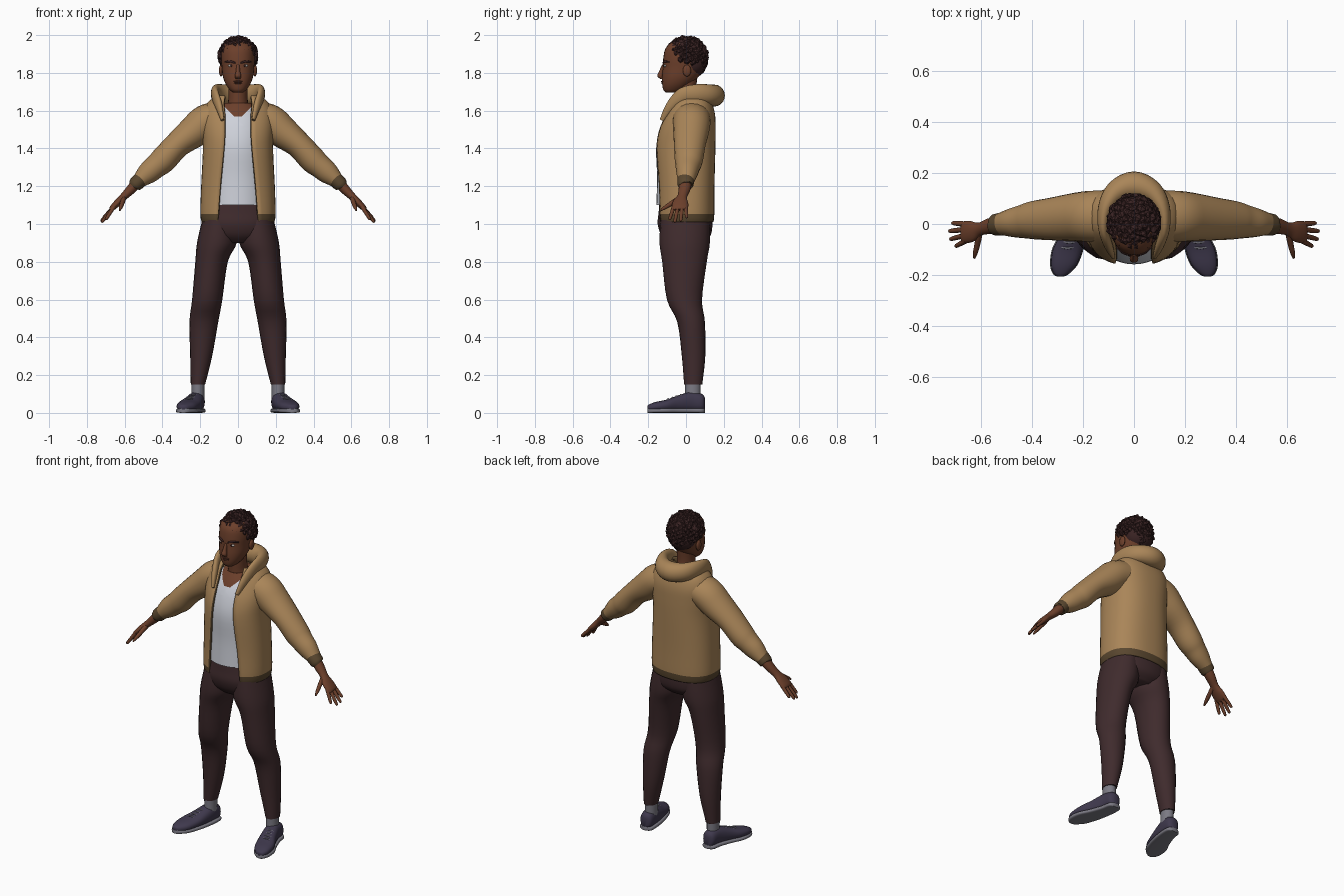
import bpy, bmesh, math, random
from mathutils import Vector, Matrix, Euler

old = bpy.data.objects.get("Cube")
if old:
    bpy.data.objects.remove(old, do_unlink=True)
random.seed(4)
X, Y, Z = Vector((1, 0, 0)), Vector((0, 1, 0)), Vector((0, 0, 1))


def material(name, *rgb):
    m = bpy.data.materials.new(name)
    m.use_nodes = True
    m.diffuse_color = (*rgb, 1)
    node = m.node_tree.nodes["Principled BSDF"]
    node.inputs["Base Color"].default_value = (*rgb, 1)
    node.inputs["Roughness"].default_value = 0.9
    return m


tan = material("tan_cloth", .40, .235, .098)
trim = material("brown_trim", .10, .062, .028)
maroon = material("dark_maroon_cloth", .05, .024, .026)
skin = material("brown_skin", .15, .05, .024)
white = material("white_cotton", .62, .64, .70)
violet = material("dusky_violet_canvas", .05, .041, .075)
grey = material("grey_rubber_and_wool", .2, .195, .23)
hair = material("dark_brown_hair", .042, .017, .017)
eye_white = material("eye_white", .7, .68, .64)
lip = material("dark_lip", .09, .03, .018)


def finish(name, bm, mats, smooth=True, rule=None):
    """Turn a bmesh into an object; rule(center) picks the material slot."""
    bmesh.ops.recalc_face_normals(bm, faces=bm.faces[:])
    if rule:
        for f in bm.faces:
            f.material_index = rule(f.calc_center_median())
    me = bpy.data.meshes.new(name)
    bm.to_mesh(me)
    bm.free()
    for m in mats:
        me.materials.append(m)
    if smooth:
        me.shade_smooth()
        me.set_sharp_from_angle(angle=math.radians(50))
    ob = bpy.data.objects.new(name, me)
    bpy.context.collection.objects.link(ob)
    return ob


def refine(rings, steps):
    """Catmull-Rom interpolation of ring tuples."""
    out, last = [], len(rings) - 1
    for i in range(last):
        a, b, c, d = (rings[max(0, min(last, i + k))] for k in (-1, 0, 1, 2))
        for s in range(steps):
            t = s / steps
            out.append([q + t / 2 * (r - p + t * (2 * p - 5 * q + 4 * r - w + t * (3 * (q - r) + w - p)))
                        for p, q, r, w in zip(a, b, c, d)])
    out.append(list(rings[-1]))
    return out


def sweep(name, rings, mats, ref=Y, along=None, p=2, n=20, steps=4, rule=None, cuts=()):
    """Loft rings (x, y, z, half_width, half_depth[, front_gap]) along their path."""
    bm, rows = bmesh.new(), []
    rings = refine(rings, steps)
    is_open = len(rings[0]) > 5
    for i, r in enumerate(rings):
        before, after = rings[max(i - 1, 0)], rings[min(i + 1, len(rings) - 1)]
        t = along or (Vector(after[:3]) - Vector(before[:3])).normalized()
        u = t.cross(ref).normalized()
        v = u.cross(t)
        g = math.asin((r[5] / r[3]) ** (p / 2)) if is_open else 0
        row = []
        for k in range(n):
            ang = -math.pi / 2 + g + (2 * math.pi - 2 * g) * k / (n - 1 if is_open else n)
            c, s = (math.copysign(abs(w) ** (2 / p), w) for w in (math.cos(ang), math.sin(ang)))
            row.append(bm.verts.new(Vector(r[:3]) + u * r[3] * c + v * r[4] * s))
        rows.append(row)
    for lo, hi in zip(rows, rows[1:]):
        for k in range(n - 1 if is_open else n):
            j = (k + 1) % n
            bm.faces.new((lo[k], lo[j], hi[j], hi[k]))
    if not is_open:
        bm.faces.new(rows[0])
        bm.faces.new(rows[-1])
    for co, no in cuts:
        bmesh.ops.bisect_plane(bm, geom=bm.verts[:] + bm.edges[:] + bm.faces[:], plane_co=co, plane_no=no)
    return finish(name, bm, mats, rule=rule)


def pair(name, rings, mats, **kw):
    """Left and right copies of a swept part."""
    for side, s in (("left", 1), ("right", -1)):
        sweep(f"{side}_{name}", [(r[0] * s, *r[1:]) for r in rings], mats, **kw)


def ball(name, loc, size, mat):
    bm = bmesh.new()
    bmesh.ops.create_uvsphere(bm, u_segments=20, v_segments=12, radius=1,
                              matrix=Matrix.LocRotScale(Vector(loc), None, Vector(size)))
    return finish(name, bm, [mat])


def ball_pair(name, loc, size, mat):
    for side, s in (("left", 1), ("right", -1)):
        ball(f"{side}_{name}", (loc[0] * s, *loc[1:]), size, mat)


# Trousers
sweep("trouser_seat", [(0, 0, .9, .1, .09), (0, 0, .94, .175, .13), (0, -.005, 1, .193, .145),
                       (0, -.005, 1.06, .185, .14), (0, -.005, 1.12, .165, .135)], [maroon], along=Z, p=2.3)
pair("trouser_leg", [(.1, -.005, 1.02, .09, .13), (.112, -.007, .9, .105, .133), (.14, -.008, .8, .086, .118),
                     (.163, -.008, .6, .08, .093), (.181, .027, .48, .076, .073), (.195, .04, .3, .058, .062),
                     (.212, .038, .15, .038, .048)], [maroon], along=Z)

# Shoes and socks
pair("sock", [(.212, .036, .07, .034, .041), (.212, .036, .17, .034, .042)], [grey], along=Z)
shoe = [(.215, .1, .05, .015, .03), (.215, .085, .055, .037, .045), (.22, .03, .06, .043, .052),
        (.238, -.04, .05, .051, .043), (.26, -.1, .04, .058, .031), (.275, -.16, .033, .05, .025),
        (.286, -.195, .028, .028, .017), (.288, -.205, .027, .012, .01)]
pair("shoe", shoe, [violet], ref=Z, along=-Y, p=2.4)
pair("shoe_sole", [(x, y, .012, a + .004, .012) for x, y, z, a, b in shoe], [grey], ref=Z, along=-Y, p=4)
for i in range(4):
    x, y, z = .236 + .008 * i, -.025 - .022 * i, .096 - .007 * i
    pair(f"shoe_lace_{i + 1}", [(x - .024, y, z - .006, .004, .003), (x, y - .004, z, .004, .004),
                                (x + .024, y, z - .006, .004, .003)], [grey], ref=Z, n=8)

# Shirt with a scooped neckline cut into its faces
neck_low = 1.55
sweep("shirt", [(0, -.01, 1.1, .165, .147), (0, -.01, 1.25, .163, .143), (0, -.01, 1.4, .163, .148),
                (0, 0, 1.5, .16, .138), (0, .01, 1.58, .14, .113), (0, .02, 1.64, .085, .08)],
      [white, skin], along=Z, n=32,
      cuts=[((0, 0, neck_low), Z - X), ((0, 0, neck_low), Z + X), ((0, 0, neck_low + .02), Z)],
      rule=lambda c: int(c.z > neck_low + max(abs(c.x), .02)))

# Open jacket shell with a dark hem and dark opening edges
hem_top = 1.052
jacket = sweep("jacket_body", [(0, -.002, 1.01, .192, .148, .108), (0, -.002, hem_top, .199, .152, .106),
                               (0, -.002, 1.2, .195, .153, .095), (0, -.004, 1.4, .186, .16, .076),
                               (0, .005, 1.5, .19, .152, .07), (0, .022, 1.58, .188, .132, .07),
                               (0, .03, 1.64, .163, .108, .075), (0, .03, 1.68, .115, .085, .07)],
               [tan, trim], along=Z, p=2.4, n=40, rule=lambda c: int(c.z < hem_top))
shell = jacket.modifiers.new("cloth_thickness", "SOLIDIFY")
shell.thickness = .015
shell.offset = -1
shell.material_offset_rim = 1

# Sleeves and cuffs
pair("sleeve", [(.1, .03, 1.565, .085, .1), (.17, .03, 1.54, .092, .1), (.232, .027, 1.49, .086, .095),
                (.32, .02, 1.42, .07, .084), (.395, .015, 1.34, .07, .075), (.435, .01, 1.305, .063, .066),
                (.48, .005, 1.267, .057, .056), (.528, 0, 1.225, .037, .042)], [tan])
pair("cuff", [(.508, 0, 1.243, .036, .04), (.514, 0, 1.237, .041, .045), (.545, -.003, 1.208, .038, .042),
              (.55, -.003, 1.203, .03, .034)], [trim])

# Draped hood running round the neck into the lapels
half = [(.082, -.128, 1.55, .008, .012), (.1, -.085, 1.62, .017, .026), (.12, -.02, 1.68, .02, .04),
        (.112, .06, 1.69, .03, .05), (.07, .125, 1.685, .045, .054)]
sweep("hood", half + [(0, .15, 1.68, .056, .058)] + [(-r[0], *r[1:]) for r in reversed(half)], [tan], ref=Z)

# Forearms, hands and fingers
pair("forearm_and_hand", [(.52, 0, 1.235, .03, .034), (.565, -.008, 1.185, .026, .031),
                          (.605, -.02, 1.145, .02, .026), (.635, -.029, 1.115, .019, .041),
                          (.665, -.032, 1.085, .015, .043), (.675, -.032, 1.075, .008, .036)], [skin])
for name, y, tip in (("index_finger", -.065, (.7, -.088, 1.022)), ("middle_finger", -.043, (.722, -.06, 1.008)),
                     ("ring_finger", -.021, (.726, -.028, 1.014)), ("little_finger", -.001, (.714, .004, 1.032))):
    base, tip = Vector((.658, y, 1.09)), Vector(tip)
    pair(name, [(*base, .011, .011), (*base.lerp(tip, .5), .01, .01), (*base.lerp(tip, .9), .008, .008),
                (*tip, .003, .003)], [skin], n=10)
pair("thumb", [(.605, -.03, 1.138, .014, .016), (.613, -.075, 1.11, .012, .013),
               (.621, -.11, 1.088, .01, .01), (.626, -.134, 1.072, .004, .004)], [skin], ref=Z, n=10)

# Neck and head
sweep("neck", [(0, .015, 1.57, .075, .075), (0, .003, 1.64, .054, .062), (0, -.003, 1.7, .05, .057),
               (0, 0, 1.78, .052, .06)], [skin], along=Z)
sweep("head", [(0, -.075, 1.697, .028, .033), (0, -.067, 1.71, .044, .053), (0, -.05, 1.74, .065, .076),
               (0, -.03, 1.78, .08, .097), (0, -.015, 1.83, .086, .108), (0, -.01, 1.88, .09, .11),
               (0, -.008, 1.93, .085, .1), (0, 0, 1.965, .06, .07), (0, 0, 1.98, .02, .02)],
      [skin], along=Z, p=2.2, n=28)
sweep("nose", [(0, -.115, 1.845, .008, .01), (0, -.128, 1.81, .011, .014), (0, -.137, 1.783, .017, .015),
               (0, -.125, 1.768, .013, .01)], [skin], along=Z, n=12)
ball("upper_lip", (0, -.12, 1.754), (.026, .012, .006), lip)
ball("lower_lip", (0, -.119, 1.745), (.022, .012, .006), lip)
ball_pair("eye", (.036, -.108, 1.838), (.016, .009, .007), eye_white)
ball_pair("pupil", (.036, -.114, 1.838), (.006, .005, .006), hair)
ball_pair("ear", (.09, .005, 1.812), (.011, .022, .031), skin)
pair("eyebrow", [(.014, -.122, 1.852, .004, .004), (.042, -.113, 1.861, .006, .005),
                 (.069, -.09, 1.857, .003, .003)], [hair], n=8)

# Short curly hair: a cap under many faceted curls
ball("hair_cap", (0, .004, 1.9), (.097, .108, .088), hair)
ball("hair_nape", (0, .037, 1.858), (.087, .074, .082), hair)
curls = bmesh.new()
count = 240
for i in range(count):
    h = 1 - 2 * (i + .5) / count
    a, r = i * math.pi * (3 - math.sqrt(5)), math.sqrt(1 - h * h)
    spot = Vector((.093 * r * math.cos(a), .004 + .103 * r * math.sin(a), 1.885 + (.098 if h > 0 else .105) * h))
    hairline = 1.905 if spot.y < -.035 else 1.86 if spot.y < .03 else 1.8
    if spot.z < hairline:
        continue
    if spot.z < 1.85:
        spot.x *= .92
    turn = Euler([random.uniform(0, math.tau) for _ in range(3)])
    size = Vector([random.uniform(.012, .023) for _ in range(3)])
    bmesh.ops.create_icosphere(curls, subdivisions=1, radius=1, matrix=Matrix.LocRotScale(spot, turn, size))
finish("hair_curls", curls, [hair], smooth=False)
